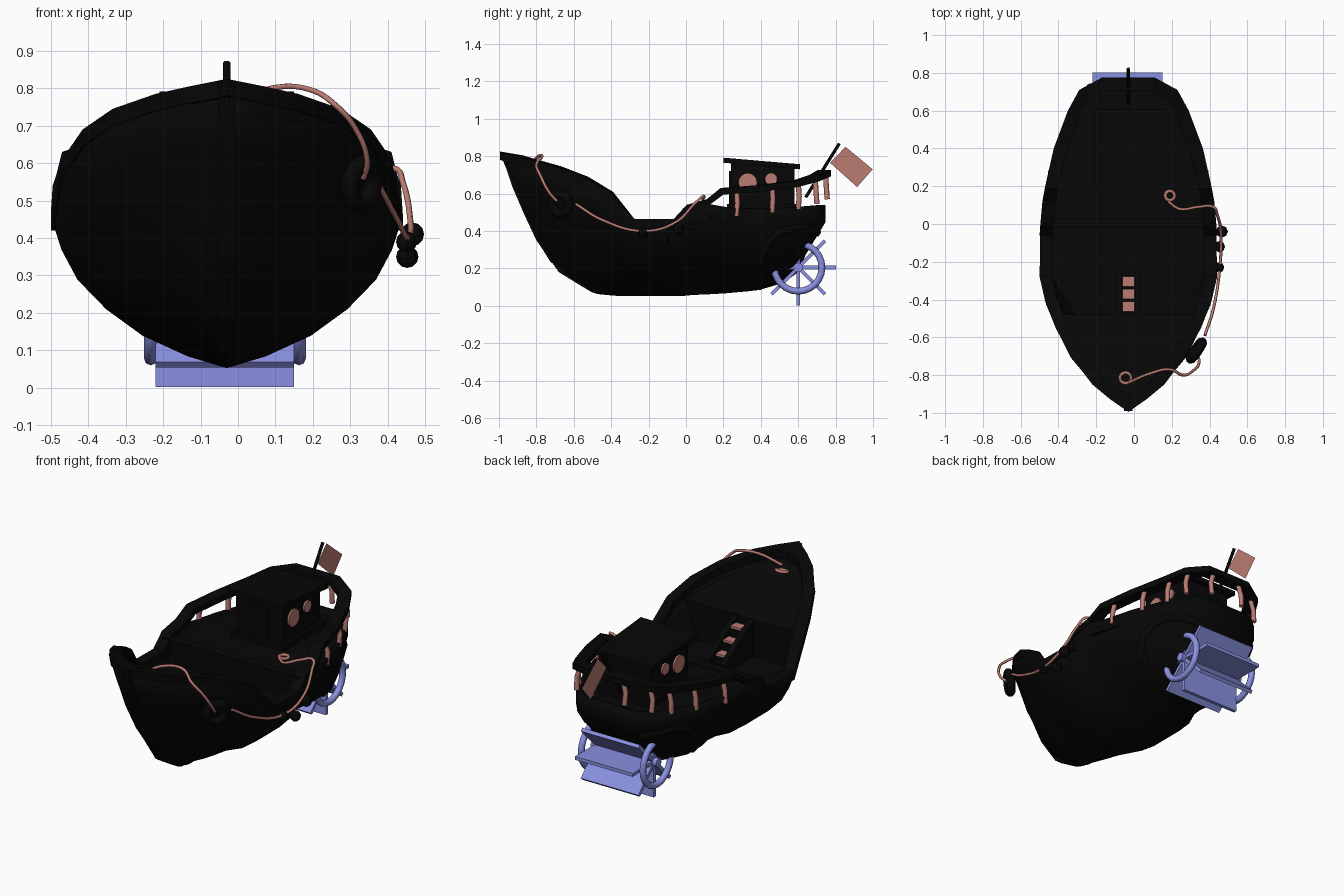
import bpy, bmesh, math
from mathutils import Vector, Matrix
from mathutils.bvhtree import BVHTree

if "Cube" in bpy.data.objects:
    bpy.data.objects.remove(bpy.data.objects["Cube"])

CX = -0.03  # hull centre line

def mat(name, c):
    m = bpy.data.materials.new(name)
    m.diffuse_color = (*c, 1)
    m.use_nodes = True
    m.node_tree.nodes["Principled BSDF"].inputs["Base Color"].default_value = m.diffuse_color
    return m

BLACK = mat("black", (0.002, 0.002, 0.002))
PINK = mat("pink", (0.5, 0.2, 0.17))
BLUE = mat("blue", (0.25, 0.28, 0.75))

def obj(name, bm, m, smooth=None):
    bmesh.ops.recalc_face_normals(bm, faces=bm.faces)
    me = bpy.data.meshes.new(name)
    bm.to_mesh(me)
    bm.free()
    me.materials.append(m)
    o = bpy.data.objects.new(name, me)
    bpy.context.collection.objects.link(o)
    if smooth:
        bpy.ops.object.select_all(action='DESELECT')
        o.select_set(True)
        bpy.context.view_layer.objects.active = o
        bpy.ops.object.shade_smooth_by_angle(angle=math.radians(smooth))
    return o

def box(name, lo, hi, m=BLACK, dz_back=0):
    bm = bmesh.new()
    bmesh.ops.create_cube(bm, size=1)
    for v in bm.verts:
        back = v.co.y > 0
        v.co = [a + (c + 0.5) * (b - a) for a, b, c in zip(lo, hi, v.co)]
        if back:
            v.co.z += dz_back
    return obj(name, bm, m)

def tube(name, pts, r, m, smooth=False, seg=1, cyclic=False):
    cu = bpy.data.curves.new(name, 'CURVE')
    cu.dimensions = '3D'
    sp = cu.splines.new('BEZIER' if smooth else 'POLY')
    tgt = sp.bezier_points if smooth else sp.points
    tgt.add(len(pts) - 1)
    for p, c in zip(tgt, pts):
        if smooth:
            p.co = c
            p.handle_left_type = p.handle_right_type = 'AUTO'
        else:
            p.co = (*c, 1)
    sp.use_cyclic_u = cyclic
    sp.resolution_u = 6
    cu.bevel_depth, cu.bevel_resolution, cu.use_fill_caps = r, seg, True
    cu.materials.append(m)
    o = bpy.data.objects.new(name, cu)
    bpy.context.collection.objects.link(o)

def ring(name, c, axis, R, r, m, n=20):
    q = Vector(axis).to_track_quat('Z', 'Y')
    tube(name, [Vector(c) + q @ Vector((R * math.cos(a), R * math.sin(a), 0))
                for a in (math.tau * i / n for i in range(n))], r, m, seg=2, cyclic=True)

def disc(name, c, axis, r, depth, m, n=16):
    bm = bmesh.new()
    q = Vector(axis).to_track_quat('Z', 'Y').to_matrix().to_4x4()
    bmesh.ops.create_cone(bm, cap_ends=True, segments=n, radius1=r, radius2=r, depth=depth,
                          matrix=Matrix.Translation(c) @ q)
    return obj(name, bm, m, 40)

# hull stations: top y, top z, half width, keel y, keel z
ST = [(-.98, .81, 0, -.5, .085), (-.92, .785, .085, -.485, .08), (-.85, .765, .17, -.47, .075),
      (-.7, .725, .295, -.42, .07), (-.55, .67, .37, -.36, .065), (-.42, .59, .425, -.3, .065),
      (-.28, .45, .455, -.2, .065), (-.05, .45, .455, -.02, .065), (.01, .53, .45, .03, .07),
      (.13, .54, .44, .14, .075), (.22, .525, .42, .22, .08), (.4, .52, .375, .33, .09),
      (.55, .525, .31, .37, .095), (.67, .535, .25, .39, .1), (.735, .54, .17, .4, .1)]
FX = [1, .945, .855, .69, .48, .22, 0]
FXS = [1, 1, .97, .88, .62, .25, 0]
GZ = [0, .2, .4, .6, .78, .92, 1]
BOW = [0, .13, .24, .38, .55, .8, 1]
STERN = [0, 0, .16, .32, .4, .64, 1]

bm = bmesh.new()
rows = []
for yt, zt, w, yk, zk in ST:
    gy = BOW if yt < 0 else STERN
    fx = FXS if yt > .3 else FX
    half = [(w * f, yt + (yk - yt) * g, zt + (zk - zt) * h) for f, g, h in zip(fx, gy, GZ)]
    full = half + [(-x, y, z) for x, y, z in half[-2::-1]]
    rows.append([bm.verts.new((CX + x, y, z)) for x, y, z in full])
for a, b in zip(rows, rows[1:]):
    for k in range(12):
        bm.faces.new((a[k], a[k + 1], b[k + 1], b[k]))
e = rows[-1]
for k in range(6):  # transom
    bm.faces.new((e[k], e[k + 1], e[11 - k], e[12 - k]) if k < 5 else (e[5], e[6], e[7]))
bmesh.ops.remove_doubles(bm, verts=bm.verts, dist=1e-4)
bvh = BVHTree.FromBMesh(bm)
hull = obj("hull", bm, BLACK, 35)
sol = hull.modifiers.new("thickness", 'SOLIDIFY')
sol.thickness, sol.offset = 0.025, 0

def hw(y, z):
    h = bvh.ray_cast(Vector((CX, y, z)), Vector((1, 0, 0)))[0]
    return h.x - CX if h else 0.02

# decks fitted to the hull
def deck(name, path):
    bm = bmesh.new()
    prs = [[bm.verts.new((CX + s * hw(y, z), y, z)) for s in (-1, 1)] for y, z in path]
    for a, b in zip(prs, prs[1:]):
        bm.faces.new((a[0], a[1], b[1], b[0]))
    obj(name, bm, BLACK)

def line(y0, z0, y1, z1, n):
    return [(y0 + (y1 - y0) * i / n, z0 + (z1 - z0) * i / n) for i in range(n + 1)]

deck("fore_deck", line(-.9, .735, -.48, .585, 8) + line(-.48, .58, -.48, .37, 4))
deck("main_deck", line(-.49, .37, .01, .37, 5))
deck("aft_deck", line(.02, .37, .02, .5, 3) + line(.025, .51, .71, .51, 10))
box("deck_beam", (CX - .44, -.02, .48), (CX + .44, .03, .52))

# gunwale and stern handrail: swept rectangles, mirrored over the centre line
def rail(name, half, width, h):
    pts = [Vector(p) for p in half]
    pts += [Vector((-x, y, z)) for x, y, z in half[::-1] if x > 0]
    bm = bmesh.new()
    secs = []
    for i, p in enumerate(pts):
        t = pts[min(i + 1, len(pts) - 1)] - pts[max(i - 1, 0)]
        n = Vector((t.y, -t.x, 0)).normalized()
        if n.dot(Vector((p.x, p.y, 0))) > 0:
            n = -n
        q = p + n * width * (1.5 if p.x == 0 else 1)
        q.x = max(q.x, 0) if p.x >= 0 else min(q.x, 0)
        if p.x == 0:  # stem tip slopes down inboard
            q.z -= .03
        secs.append([bm.verts.new(v + Vector((CX, 0, dz)))
                     for v, dz in ((p, 0), (q, 0), (q, -h), (p, -h))])
    for a, b in zip(secs, secs[1:]):
        for k in range(4):
            bm.faces.new((a[k], a[(k + 1) % 4], b[(k + 1) % 4], b[k]))
    bm.faces.new(secs[0])
    bm.faces.new(secs[-1])
    obj(name, bm, BLACK)

rail("gunwale", [(.465, .0, .465), (.47, -.28, .465), (.44, -.41, .61), (.385, -.55, .69), (.305, -.7, .745),
                 (.19, -.85, .785), (.1, -.925, .805), (0, -.995, .825)], .065, .045)
RAIL = [(.47, -.06, .465), (.465, .01, .54), (.455, .12, .57), (.44, .2, .63), (.395, .4, .645),
        (.32, .6, .67), (.26, .71, .7), (.14, .775, .727)]
rail("hand_rail", RAIL, .07, .035)
rail("stern_rub_rail", [(.45, .13, .49), (.43, .22, .485), (.385, .4, .48), (.32, .55, .485),
                        (.255, .68, .49), (.14, .745, .5)], .04, .03)

# keel and stem
bm = bmesh.new()
prof = [(-.99, .82), (-.93, .64), (-.87, .5), (-.8, .35), (-.68, .18), (-.55, .1), (-.45, .07), (-.2, .058),
        (.1, .06), (.4, .085), (.4, .13), (-.4, .12), (-.62, .22), (-.76, .38), (-.94, .79)]
f = bm.faces.new([bm.verts.new((CX - .022, y, z)) for y, z in prof])
r = bmesh.ops.extrude_face_region(bm, geom=[f])
bmesh.ops.translate(bm, vec=(.044, 0, 0), verts=[v for v in r['geom'] if isinstance(v, bmesh.types.BMVert)])
obj("keel", bm, BLACK)

# rail posts and wheel arches on both sides
for s in (-1, 1):
    for y, x, z in ((.27, .405, .61), (.46, .35, .63), (.6, .29, .645), (.69, .235, .675), (.745, .1, .7)):
        tube("rail_post", [(CX + s * (x + .005), y + (.01 if y > .6 else 0), z - .13),
                           (CX + s * (x + .008), y + .005, z - .06), (CX + s * (x - .015), y, z + .02)], .014, PINK)
    arch = [(.6 + .2 * math.cos(a), .22 + .2 * math.sin(a))
            for a in (math.radians(60 + 13 * i) for i in range(10))]
    tube("wheel_arch", [(CX + s * max(hw(y, z), .17), y, z) for y, z in arch], .027, BLACK)

# cabin
box("cabin", (CX - .15, .24, .5), (CX + .15, .58, .775), dz_back=-.03)
box("cabin_roof", (CX - .18, .2, .765), (CX + .18, .61, .792), dz_back=-.035)
box("cabin_door", (CX - .06, .23, .51), (CX + .06, .25, .72))
box("cabin_base", (CX - .17, .22, .5), (CX + .17, .6, .545))
for s in (-1, 1):
    for y, z, rad in ((.33, .66, .05), (.455, .678, .033)):
        disc("cabin_window", (CX + s * .15, y, z), (1, 0, 0), rad, .02, PINK)

# stairs to the fore deck
for i in range(3):
    y, z = -.435 + .066 * i, .545 - .055 * i
    box("stair_tread", (CX - .032, y - .028, z - .01), (CX + .032, y + .025, z + .004), PINK)
    box("stair_block", (CX - .032, y - .035, .37), (CX + .032, y + .03, z - .01))
for s in (-1, 1):
    box("stair_side", (CX + s * .05 - .016, -.48, .36), (CX + s * .05 + .016, -.22, .58), dz_back=-.16)

# paddle wheel
WC = Vector((CX - .005, .6, .205))
disc("wheel_axle", WC, (1, 0, 0), .025, .42, BLUE, 12)
for s in (-1, 1):
    ring("wheel_rim", WC + Vector((s * .198, 0, 0)), (1, 0, 0), .127, .018, BLUE, 24)
for i in range(8):
    b = box("wheel_paddle", (-.185, .02, -.01), (.185, .203, .01), BLUE)
    b.data.transform(Matrix.Translation(WC) @ Matrix.Rotation(math.tau * i / 8, 4, 'X'))

# flag and pole
tube("flag_pole", [(CX, .64, .58), (CX, .82, .868)], .01, BLACK)
bm = bmesh.new()
bm.faces.new([bm.verts.new((CX, y, z)) for y, z in ((.77, .765), (.853, .85), (.998, .73), (.915, .635))])
obj("flag", bm, PINK)

# mooring ropes, life ring and fenders
tube("fore_rope", [(-.03, -.84, .745), (.09, -.79, .8), (.19, -.77, .797), (.26, -.8, .755), (.315, -.775, .69),
                   (.345, -.73, .605), (.335, -.69, .56)], .008, PINK, True)
tube("side_rope", [(.375, -.59, .545), (.42, -.45, .46), (.455, -.22, .4), (.46, -.05, .45), (.44, .05, .55),
                   (.42, .09, .585), (.34, .09, .565), (.24, .08, .525), (.18, .12, .52)], .008, PINK, True)
ring("fore_coil", (-.045, -.815, .725), (0, -.3, 1), .03, .009, PINK, 12)
ring("aft_coil", (.19, .15, .52), (0, 0, 1), .025, .009, PINK, 12)
ring("life_ring", (.33, -.67, .545), (.8, -.55, -.15), .055, .025, BLACK, 16)
for y, x, z, rad in ((-.04, .465, .41, .032), (-.12, .452, .35, .03), (-.23, .45, .39, .028)):
    bm = bmesh.new()
    bmesh.ops.create_uvsphere(bm, u_segments=8, v_segments=6, radius=rad, matrix=Matrix.Translation((x, y, z)))
    obj("fender", bm, BLACK)
